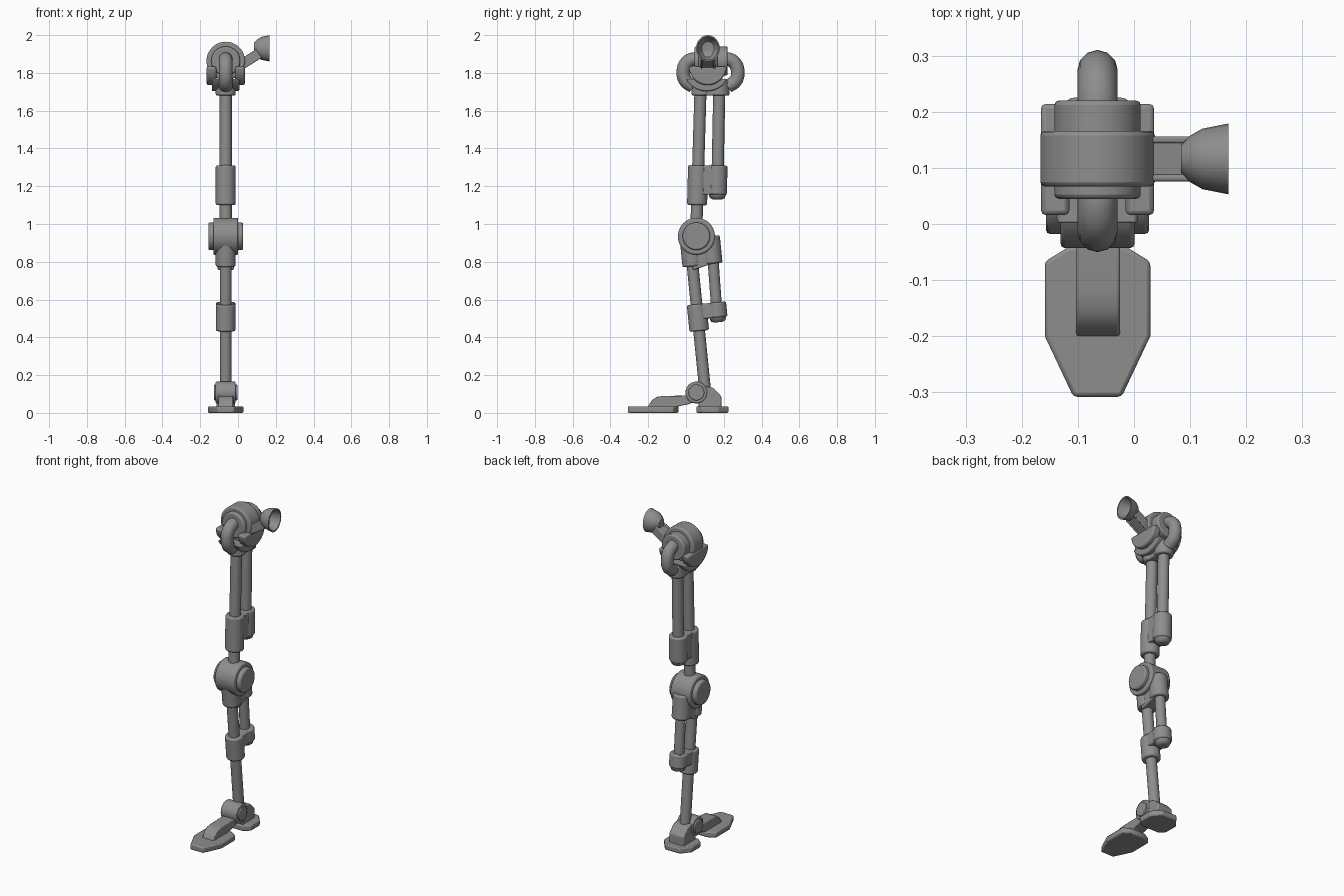
import bpy, bmesh, math
from mathutils import Vector

if "Cube" in bpy.data.objects:
    bpy.data.objects.remove(bpy.data.objects["Cube"])

CX = -0.065      # centre line of the leg
grey = bpy.data.materials.new("machine grey")
grey.use_nodes = True
COLOR = (0.27, 0.27, 0.27, 1)
grey.diffuse_color = COLOR
grey.node_tree.nodes["Principled BSDF"].inputs["Base Color"].default_value = COLOR


def finish(name, bm, bevel=0.0):
    bmesh.ops.recalc_face_normals(bm, faces=bm.faces)
    mesh = bpy.data.meshes.new(name)
    bm.to_mesh(mesh)
    bm.free()
    mesh.materials.append(grey)
    ob = bpy.data.objects.new(name, mesh)
    bpy.context.collection.objects.link(ob)
    if bevel:
        mod = ob.modifiers.new("soft_edges", 'BEVEL')
        mod.width, mod.segments, mod.limit_method = bevel, 2, 'ANGLE'
        mod.angle_limit = math.radians(35)
    bpy.ops.object.select_all(action='DESELECT')
    ob.select_set(True)
    bpy.context.view_layer.objects.active = ob
    bpy.ops.object.shade_smooth_by_angle(angle=math.radians(35))
    return ob


def rod(name, a, b, r, bevel=0.0, sides=32):
    a, b = Vector(a), Vector(b)
    bm = bmesh.new()
    bmesh.ops.create_cone(bm, cap_ends=True, segments=sides, radius1=r, radius2=r, depth=(b - a).length)
    ob = finish(name, bm, bevel)
    ob.rotation_euler = (b - a).to_track_quat('Z', 'Y').to_euler()
    ob.location = (a + b) / 2
    return ob


def prism(name, outline, axis, lo, hi, bevel=0.0):
    """Extrude a yz outline along x, or an xy outline along z."""
    bm = bmesh.new()
    place = (lambda p: (lo, p[0], p[1])) if axis == 'x' else (lambda p: (p[0], p[1], lo))
    face = bm.faces.new([bm.verts.new(place(p)) for p in outline])
    new = bmesh.ops.extrude_face_region(bm, geom=[face])['geom']
    step = (hi - lo, 0, 0) if axis == 'x' else (0, 0, hi - lo)
    bmesh.ops.translate(bm, vec=step, verts=[v for v in new if isinstance(v, bmesh.types.BMVert)])
    return finish(name, bm, bevel)


def lower_arc(cy, cz, r, top):
    """Outline of a disc cut flat at height top."""
    start = math.asin((top - cz) / r)
    sweep = math.pi + 2 * start
    return [(cy + r * math.cos(start - sweep * i / 24), cz + r * math.sin(start - sweep * i / 24))
            for i in range(25)]


def clamp(name, front, back, front_len, back_len, lean, r=0.053):
    """Two joined sleeves hanging from their top centres (y, z)."""
    down = Vector((0, lean, -1)).normalized()
    f, b = Vector((CX, *front)), Vector((CX, *back))
    rod(name + "_front_sleeve", f, f + down * front_len, r, 0.008)
    rod(name + "_back_sleeve", b, b + down * back_len, r, 0.008)
    f2, b2 = f + down * back_len, b + down * back_len
    prism(name + "_bridge", [(p.y, p.z) for p in (f, b, b2, f2)], 'x', CX - 0.043, CX + 0.043, 0.006)


# Thigh
rod("thigh_front_tube", (CX, 0.078, 1.75), (CX, 0.054, 0.95), 0.032)
rod("thigh_back_tube", (CX, 0.177, 1.75), (CX, 0.167, 1.25), 0.032)
clamp("thigh_clamp", (0.064, 1.31), (0.167, 1.31), 0.21, 0.155, -0.025)
rod("thigh_clamp_plug", (CX, 0.167, 1.2), (CX, 0.165, 1.13), 0.045, 0.022)

# Knee
KNEE = (0.055, 0.935)
rod("knee_drum", (CX - 0.066, *KNEE), (CX + 0.066, *KNEE), 0.098, 0.008, 48)
rod("knee_caps", (CX - 0.092, *KNEE), (CX + 0.092, *KNEE), 0.073, 0.008, 40)
clamp("knee_socket", (0.022, 0.90), (0.126, 0.935), 0.125, 0.145, 0.1)

# Shin
rod("shin_front_tube", (CX, 0.025, 0.88), (CX, 0.103, 0.1), 0.031)
rod("shin_back_tube", (CX, 0.138, 0.88), (CX, 0.163, 0.54), 0.029)
clamp("shin_clamp", (0.056, 0.575), (0.160, 0.585), 0.142, 0.08, 0.1, 0.052)
rod("shin_clamp_plug", (CX, 0.164, 0.55), (CX, 0.171, 0.48), 0.044, 0.022)

# Ankle
ANKLE = (0.055, 0.108)
rod("ankle_drum", (CX - 0.053, *ANKLE), (CX + 0.053, *ANKLE), 0.058, 0.006, 40)
rod("ankle_caps", (CX - 0.062, *ANKLE), (CX + 0.062, *ANKLE), 0.042, 0.004)

# Foot
prism("toe_arm", [(-0.205, 0.02), (-0.198, 0.04), (-0.18, 0.068), (-0.155, 0.085), (-0.12, 0.09),
                  (0.05, 0.092), (0.05, 0.06), (0.01, 0.045), (-0.04, 0.035), (-0.05, 0.02)],
      'x', CX - 0.038, CX + 0.04, 0.005)


def mirrored(half):
    return [(CX + x, y) for x, y in half] + [(CX - x, y) for x, y in reversed(half)]


prism("toe_plate", mirrored([(0.043, -0.308), (0.094, -0.2), (0.094, -0.067), (0.05, -0.04)]),
      'z', 0.0, 0.035, 0.007)
prism("heel_plate", mirrored([(0.06, 0.055), (0.094, 0.085), (0.094, 0.17), (0.05, 0.225)]),
      'z', 0.0, 0.035, 0.007)
prism("heel_block", [(0.068, 0.02), (0.065, 0.1), (0.105, 0.14), (0.145, 0.132), (0.187, 0.088), (0.187, 0.02)],
      'x', CX - 0.05, CX + 0.05, 0.006)

# Hip base and cradle
clamp("hip_base", (0.083, 1.76), (0.178, 1.76), 0.08, 0.08, -0.02)
prism("hip_cradle", lower_arc(0.11, 1.83, 0.127, 1.768), 'x', CX - 0.073, CX + 0.072, 0.008)
for side, name in ((-1, "right_cheek"), (1, "left_cheek")):
    x0, x1 = sorted((CX + side * 0.05, CX + side * 0.101))
    prism(name, lower_arc(0.115, 1.835, 0.1, 1.833), 'x', x0, x1, 0.009)

# Hip drum
rod("hip_drum", (CX, 0.067, 1.863), (CX, 0.166, 1.863), 0.102, 0.008, 48)
rod("hip_drum_core", (CX, 0.045, 1.863), (CX, 0.22, 1.863), 0.077, 0.008, 40)

# Looped hoses in front and behind
loop = [(0.07, 1.872), (0.035, 1.872), (0.002, 1.852), (-0.014, 1.805), (-0.002, 1.758), (0.04, 1.728)]
for name, flip in (("front_hose", False), ("back_hose", True)):
    curve = bpy.data.curves.new(name, 'CURVE')
    curve.dimensions = '3D'
    curve.bevel_depth, curve.bevel_resolution, curve.use_fill_caps = 0.036, 4, True
    curve.resolution_u = 6
    spline = curve.splines.new('BEZIER')
    spline.bezier_points.add(len(loop) - 1)
    for point, (y, z) in zip(spline.bezier_points, loop):
        point.co = (CX, 0.26 - y if flip else y, z)
        point.handle_left_type = point.handle_right_type = 'AUTO'
    curve.materials.append(grey)
    bpy.context.collection.objects.link(bpy.data.objects.new(name, curve))

# Mounting arm with side rails, rising to the left
def arm_bar(name, y0, y1, half):
    prism(name, [(y0, -half), (y1, -half), (y1, half), (y0, half)], 'x', -0.06, 0.09, 0.004)
    ob = bpy.data.objects[name]
    ob.rotation_euler = (0, -math.radians(32), 0)
    ob.location = (0.035, 0.116, 1.855)


arm_bar("mount_arm", -0.036, 0.036, 0.022)
arm_bar("mount_arm_front_rail", -0.04, -0.028, 0.027)
arm_bar("mount_arm_back_rail", 0.028, 0.04, 0.027)

# Open cup at the end of the arm
bm = bmesh.new()
profile = [(0.084, 0.0), (0.084, 0.028), (0.1, 0.046), (0.122, 0.06), (0.168, 0.07),
           (0.168, 0.062), (0.126, 0.05), (0.106, 0.036), (0.1, 0.0)]
verts = [bm.verts.new((x, 0, r)) for x, r in profile]
edges = [bm.edges.new(pair) for pair in zip(verts, verts[1:])]
bmesh.ops.spin(bm, geom=verts + edges, cent=(0, 0, 0), axis=(1, 0, 0), angle=math.tau, steps=24)
bmesh.ops.remove_doubles(bm, verts=bm.verts, dist=0.0005)
cup = finish("mount_cup", bm)
cup.scale.y = 0.9
cup.location = (0, 0.116, 1.93)
